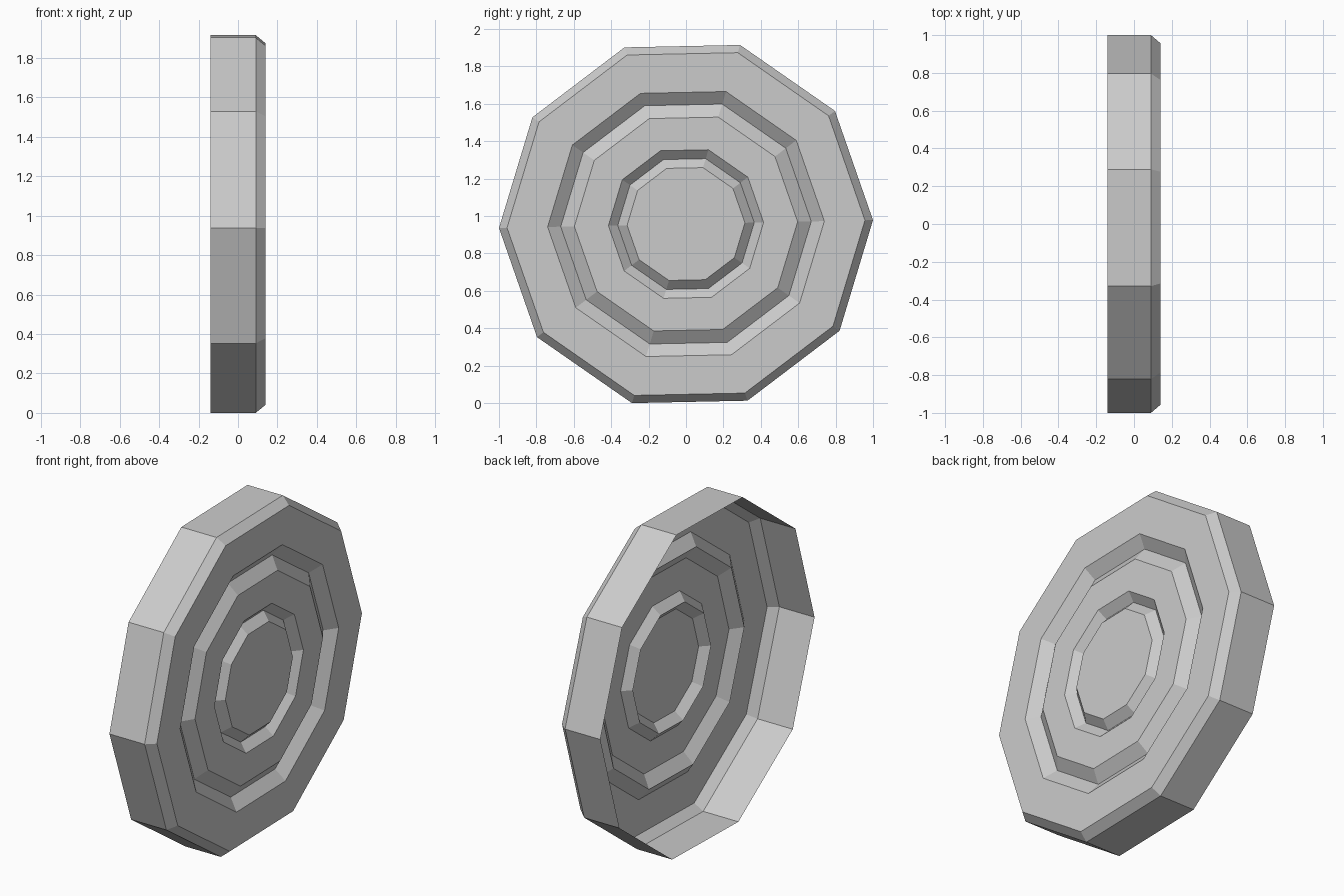
import bpy, bmesh, math

if "Cube" in bpy.data.objects:
    bpy.data.objects.remove(bpy.data.objects["Cube"])

SIDES = 10
TURN = math.radians(1.2)
CENTRE_Z = math.cos(math.radians(18 - 1.2))

# Profile as (x, radius): open back rim, bevel, outer groove, raised band, hub groove, hub face
profile = [(-0.14, 1.0), (0.09, 1.0), (0.14, 0.957),
           (0.14, 0.74), (0.088, 0.67), (0.137, 0.597),
           (0.137, 0.415), (0.092, 0.365), (0.138, 0.315)]

bm = bmesh.new()
rings = []
for x, r in profile:
    ring = []
    for i in range(SIDES):
        a = TURN + 2 * math.pi * i / SIDES
        ring.append(bm.verts.new((x, r * math.cos(a), CENTRE_Z + r * math.sin(a))))
    rings.append(ring)

# Bands between rings
for outer, inner in zip(rings, rings[1:]):
    for i in range(SIDES):
        j = (i + 1) % SIDES
        bm.faces.new((outer[i], outer[j], inner[j], inner[i]))

# Flat hub face; the back stays open
bm.faces.new(rings[-1])

mesh = bpy.data.meshes.new("wheel_cover")
bm.to_mesh(mesh)
bm.free()
wheel = bpy.data.objects.new("wheel_cover", mesh)
bpy.context.collection.objects.link(wheel)
